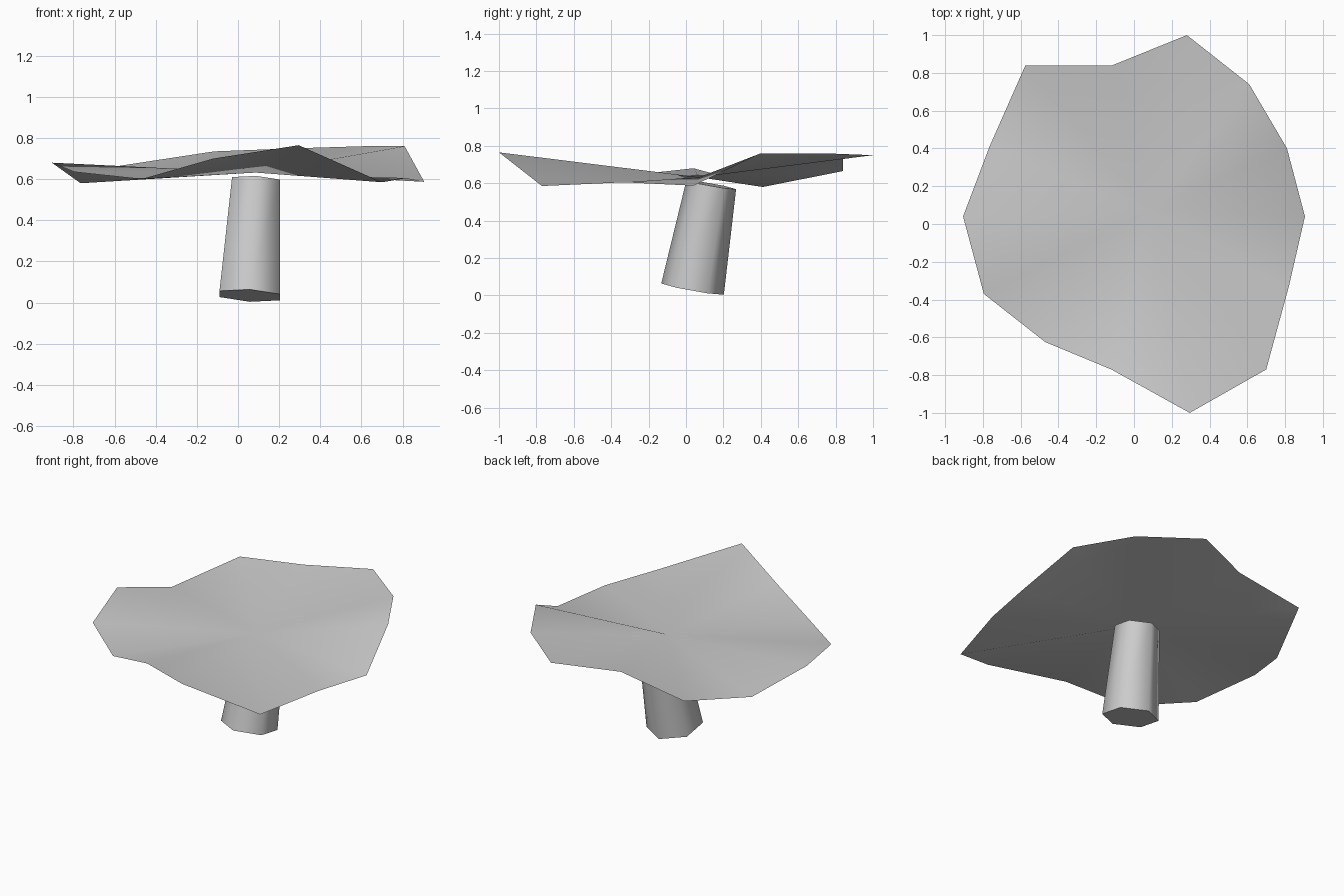
import bpy
import bmesh
from math import sin, cos, tau
from mathutils import Vector

cube = bpy.data.objects.get("Cube")
if cube:
    bpy.data.objects.remove(cube, do_unlink=True)

grey = bpy.data.materials.new("plain_grey")
grey.use_nodes = True
colour = (0.6, 0.6, 0.6, 1)
grey.diffuse_color = colour
grey.node_tree.nodes["Principled BSDF"].inputs["Base Color"].default_value = colour


def finish(bm, name):
    mesh = bpy.data.meshes.new(name)
    bm.to_mesh(mesh)
    bm.free()
    mesh.materials.append(grey)
    obj = bpy.data.objects.new(name, mesh)
    bpy.context.collection.objects.link(obj)
    return obj


# Wavy canopy: a single smooth fan from the hub to an uneven rim
rim = [(0.28, 1.0, 0.75), (-0.115, 0.84, 0.735), (-0.575, 0.84, 0.665),
       (-0.765, 0.41, 0.58), (-0.905, 0.04, 0.68), (-0.795, -0.37, 0.635),
       (-0.47, -0.625, 0.60), (-0.12, -0.77, 0.70), (0.295, -1.0, 0.765),
       (0.70, -0.77, 0.585), (0.82, -0.33, 0.605), (0.905, 0.04, 0.587),
       (0.81, 0.40, 0.76), (0.61, 0.74, 0.76)]
bm = bmesh.new()
hub = bm.verts.new((0.085, 0.07, 0.632))
ring = [bm.verts.new(p) for p in rim]
for a, b in zip(ring, ring[1:] + ring[:1]):
    bm.faces.new((hub, a, b)).smooth = True
finish(bm, "canopy")

# Leaning six-sided stem, tapered, with flat ends square to its axis
base, top = Vector((0.057, 0.035, 0.034)), Vector((0.088, 0.135, 0.592))
axis = (top - base).normalized()
side = Vector((1, 0, 0))
side = (side - axis * side.dot(axis)).normalized()
front = axis.cross(side)
bm = bmesh.new()
loops = []
for centre, radius in ((base, 0.17), (top, 0.135)):
    angles = [tau * (i + 0.5) / 6 for i in range(6)]
    loops.append([bm.verts.new(centre + radius * (side * cos(t) + front * sin(t)))
                  for t in angles])
low, high = loops
for i in range(6):
    j = (i + 1) % 6
    bm.faces.new((low[i], low[j], high[j], high[i])).smooth = True
bm.faces.new(low[::-1])
bm.faces.new(high)
finish(bm, "stem")
